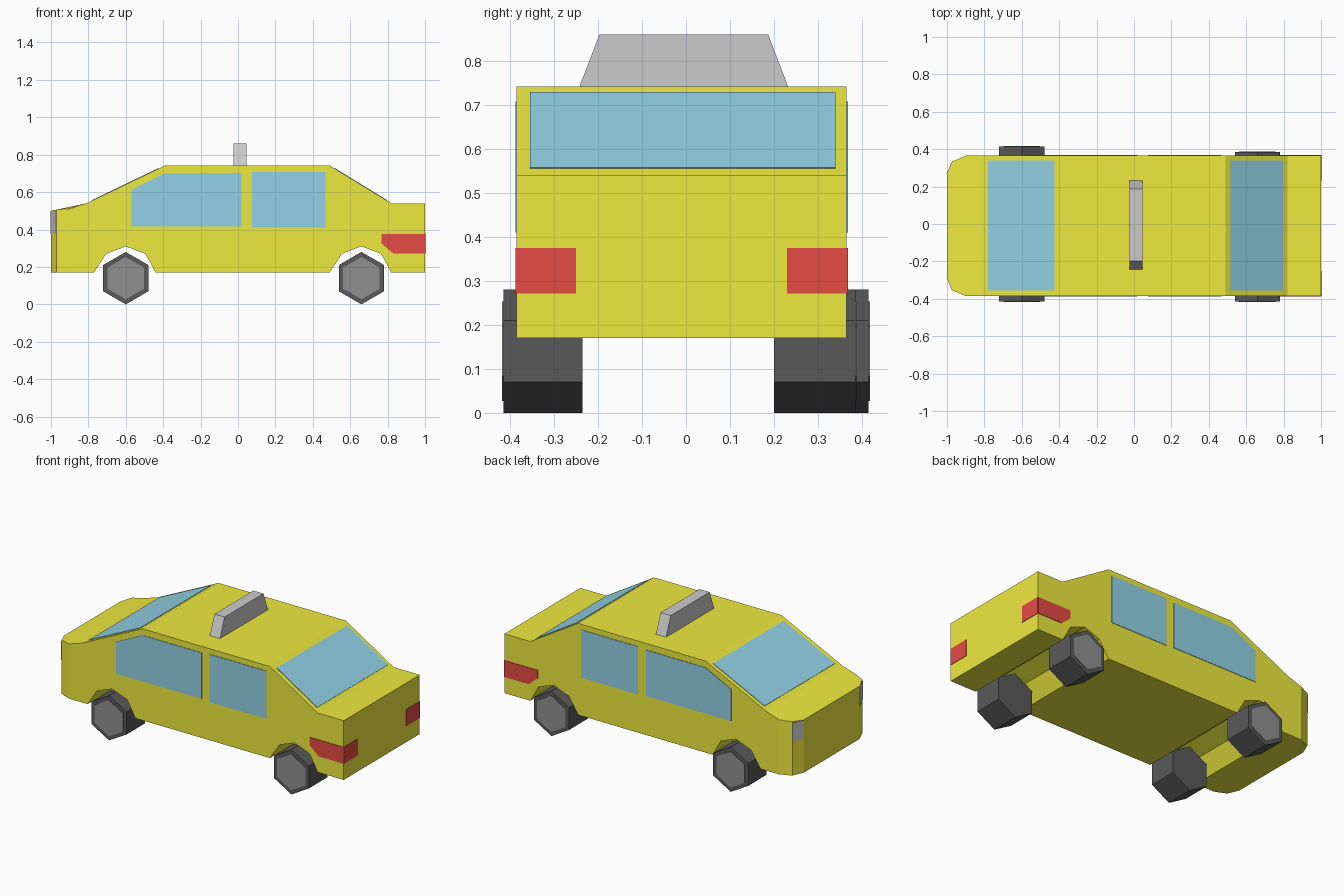
import bpy, bmesh, math
from mathutils import Vector

if "Cube" in bpy.data.objects:
    bpy.data.objects.remove(bpy.data.objects["Cube"])

YC, W = -0.01, 0.375            # body centre line and half width


def material(name, rgb):
    m = bpy.data.materials.new(name)
    m.diffuse_color = (*rgb, 1)
    m.use_nodes = True
    m.node_tree.nodes["Principled BSDF"].inputs["Base Color"].default_value = m.diffuse_color
    return m


YELLOW = material("yellow_paint", (0.86, 0.82, 0.05))
GLASS = material("blue_glass", (0.29, 0.65, 0.79))
RED = material("red_lens", (0.79, 0.07, 0.06))
RUBBER = material("black_rubber", (0.1, 0.1, 0.1))
HUB = material("dark_hub", (0.28, 0.28, 0.28))


def prism(name, pts, sweep, mat=None):
    """Sweep a flat outline along a vector into a closed solid."""
    bm = bmesh.new()
    face = bm.faces.new([bm.verts.new(p) for p in pts])
    ext = bmesh.ops.extrude_face_region(bm, geom=[face], use_keep_orig=True)
    moved = [v for v in ext["geom"] if isinstance(v, bmesh.types.BMVert)]
    bmesh.ops.translate(bm, verts=moved, vec=Vector(sweep))
    bmesh.ops.recalc_face_normals(bm, faces=bm.faces)
    me = bpy.data.meshes.new(name)
    bm.to_mesh(me)
    bm.free()
    ob = bpy.data.objects.new(name, me)
    bpy.context.collection.objects.link(ob)
    if mat:
        me.materials.append(mat)
    return ob


def panel(name, pts, normal, mat=None):
    """Thin inlay lying on the body surface."""
    n = Vector(normal).normalized()
    prism(name, [Vector(p) - n * 0.002 for p in pts], n * 0.005, mat)


# Body: side profile with wheel arches, trimmed to the rounded-nose plan
def arch(x):
    return [(x - 0.17, 0.17), (x - 0.105, 0.27), (x, 0.31), (x + 0.105, 0.27), (x + 0.16, 0.17)]


profile = [(-1, 0.17), *arch(-0.6), *arch(0.66), (1, 0.17), (1, 0.54), (0.82, 0.54),
           (0.49, 0.742), (-0.39, 0.742), (-0.81, 0.54), (-1, 0.5)]
body = prism("body", [(x, YC - W, z) for x, z in profile], (0, 2 * W, 0), YELLOW)

half = [(-1, 0.275), (-0.97, 0.345), (-0.9, W), (1.1, W + 0.0)]
half = [(-1, 0.275), (-0.97, 0.345), (-0.9, W), (-0.88, W + 0.01), (1.1, W + 0.01)]
plan = half + [(x, -y) for x, y in reversed(half)]
cutter = prism("plan_cutter", [(x, YC + y, 0) for x, y in plan], (0, 0, 1))
mod = body.modifiers.new("nose_trim", 'BOOLEAN')
mod.operation, mod.object, mod.solver = 'INTERSECT', cutter, 'EXACT'
bpy.context.view_layer.objects.active = body
bpy.ops.object.modifier_apply(modifier=mod.name)
bpy.data.objects.remove(cutter)
# bonnet corners droop slightly
for v in body.data.vertices:
    if -0.95 < v.co.x < -0.85 and v.co.z > 0.45:
        v.co.z -= 0.01


# Windscreens on the sloping ends of the cabin
def screen(name, a, b, x0, x1):
    (ax, az), (bx, bz) = a, b
    slope = (bz - az) / (bx - ax)
    za, zb = az + slope * (x0 - ax), az + slope * (x1 - ax)
    panel(name, [(x0, -0.355, za), (x1, -0.355, zb), (x1, 0.34, zb), (x0, 0.34, za)],
          (-slope, 0, 1), GLASS)


screen("windscreen", (-0.81, 0.54), (-0.39, 0.742), -0.78, -0.425)
screen("rear_screen", (0.82, 0.54), (0.49, 0.742), 0.795, 0.515)

# Side glass and lamps, repeated on both flanks
SIDE_PANELS = [
    ("front_window", [(-0.57, 0.415), (0.02, 0.415), (0.02, 0.702), (-0.39, 0.702), (-0.57, 0.613)], GLASS),
    ("rear_window", [(0.075, 0.41), (0.467, 0.41), (0.467, 0.708), (0.075, 0.708)], GLASS),
    ("tail_lamp_side", [(1, 0.272), (0.83, 0.272), (0.767, 0.325), (0.767, 0.375), (1, 0.375)], RED),
]
for s, side in ((-1, "near"), (1, "far")):
    for name, pts, mat in SIDE_PANELS:
        panel(f"{name}_{side}", [(x, YC + s * W, z) for x, z in pts], (0, s, 0), mat)
    y0, y1 = YC + s * W, YC + s * 0.24
    panel(f"tail_lamp_rear_{side}", [(1, y0, 0.272), (1, y1, 0.272), (1, y1, 0.375), (1, y0, 0.375)],
          (1, 0, 0), RED)
    y0, y1 = YC + s * 0.275, YC + s * 0.345
    panel(f"headlamp_{side}", [(-1, y0, 0.38), (-0.97, y1, 0.38), (-0.97, y1, 0.498), (-1, y0, 0.498)],
          (-0.07, s * 0.03, 0))

# Roof sign
prism("roof_sign", [(-0.025, y, z) for y, z in ((-0.243, 0.74), (0.233, 0.74), (0.187, 0.86), (-0.197, 0.86))],
      (0.07, 0, 0))


# Six-sided wheels with flat hub faces
def hexagon(x, y, r):
    return [(x + r * math.sin(i * math.pi / 3), y, 0.14 + r * math.cos(i * math.pi / 3)) for i in range(6)]


WHEELS = [("front_near", -0.6, -0.235, -0.415), ("rear_near", 0.66, -0.235, -0.415),
          ("front_far", -0.6, 0.235, 0.415), ("rear_far", 0.66, 0.2, 0.385)]
for name, x, inner, outer in WHEELS:
    prism(f"{name}_tyre", hexagon(x, inner, 0.14), (0, outer - inner, 0), RUBBER)
    panel(f"{name}_hub", hexagon(x, outer, 0.113), (0, outer, 0), HUB)
